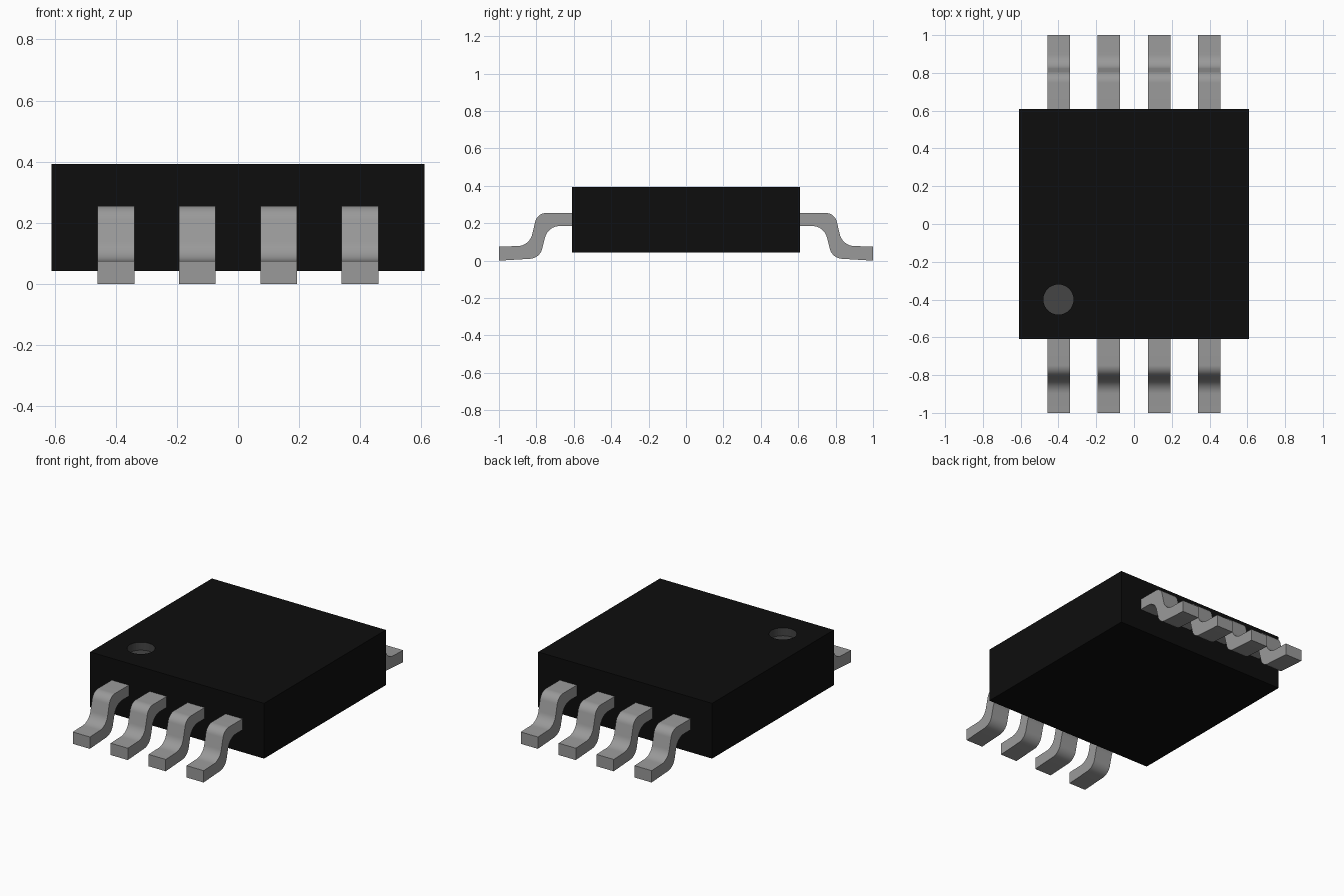
import bpy, bmesh, math
from mathutils import Vector

cube = bpy.data.objects.get("Cube")
if cube:
    bpy.data.objects.remove(cube, do_unlink=True)


def material(name, value):
    m = bpy.data.materials.new(name)
    m.use_nodes = True
    colour = (value, value, value, 1)
    m.diffuse_color = colour
    m.node_tree.nodes["Principled BSDF"].inputs["Base Color"].default_value = colour
    return m


black = material("black plastic", 0.004)
dark_grey = material("dark grey mark", 0.06)
metal = material("grey metal", 0.32)

SIDE, BOTTOM, TOP = 0.61, 0.043, 0.393
DOT, DOT_RADIUS, DOT_DEPTH = Vector((-0.4, -0.4)), 0.08, 0.05

# Body block
bpy.ops.mesh.primitive_cube_add(size=1, location=(0, 0, (BOTTOM + TOP) / 2))
body = bpy.context.object
body.name = "body"
body.scale = (2 * SIDE, 2 * SIDE, TOP - BOTTOM)
bpy.ops.object.transform_apply(location=True, scale=True)
body.data.materials.append(black)
body.data.materials.append(dark_grey)

# Round recess marking the first pin
bpy.ops.mesh.primitive_cylinder_add(vertices=32, radius=DOT_RADIUS, depth=2 * DOT_DEPTH,
                                    location=(DOT.x, DOT.y, TOP))
cutter = bpy.context.object
cutter.name = "recess_cutter"
cutter.hide_render = True
bpy.context.view_layer.objects.active = body
cut = body.modifiers.new("recess", 'BOOLEAN')
cut.operation = 'DIFFERENCE'
cut.solver = 'EXACT'
cut.object = cutter
bpy.ops.object.modifier_apply(modifier=cut.name)
bpy.data.objects.remove(cutter, do_unlink=True)
for f in body.data.polygons:
    inside = (f.center.xy - DOT).length < DOT_RADIUS + 0.01 and BOTTOM + 0.1 < f.center.z < TOP - 0.001
    f.material_index = 1 if inside else 0


def rounded(corners, steps=8):
    """Outline from (y, z, radius) corners, with arcs at the corners that have a radius."""
    points = []
    for i, (y, z, r) in enumerate(corners):
        p = Vector((y, z))
        if not r:
            points.append(p)
            continue
        a = (Vector(corners[i - 1][:2]) - p).normalized()
        b = (Vector(corners[(i + 1) % len(corners)][:2]) - p).normalized()
        half = a.angle(b) / 2
        centre = p + (a + b).normalized() * r / math.sin(half)
        start = p + a * r / math.tan(half) - centre
        end = p + b * r / math.tan(half) - centre
        for k in range(steps + 1):
            d = start.lerp(end, k / steps).normalized()
            points.append(centre + d * r)
    return points


# Side outline of one gull-wing pin
PIN = rounded([(-0.58, 0.255, 0), (-0.795, 0.255, 0.06), (-0.837, 0.08, 0.08), (-1, 0.075, 0),
               (-1, 0, 0), (-0.782, 0.013, 0.07), (-0.738, 0.185, 0.08), (-0.58, 0.185, 0)])


def pin(name, x, side, width=0.12):
    bm = bmesh.new()
    face = bm.faces.new([bm.verts.new((x - width / 2, side * p.x, p.y)) for p in PIN])
    extruded = bmesh.ops.extrude_face_region(bm, geom=[face])["geom"]
    bmesh.ops.translate(bm, vec=(width, 0, 0),
                        verts=[v for v in extruded if isinstance(v, bmesh.types.BMVert)])
    bmesh.ops.recalc_face_normals(bm, faces=bm.faces)
    mesh = bpy.data.meshes.new(name)
    bm.to_mesh(mesh)
    bm.free()
    mesh.materials.append(metal)
    ob = bpy.data.objects.new(name, mesh)
    bpy.context.collection.objects.link(ob)
    bpy.ops.object.select_all(action='DESELECT')
    ob.select_set(True)
    bpy.context.view_layer.objects.active = ob
    bpy.ops.object.shade_smooth_by_angle(angle=math.radians(30))


# Four pins on the front and four on the back
for side, label in ((1, "front"), (-1, "back")):
    for i in range(4):
        pin(f"{label}_pin_{i + 1}", (i - 1.5) * 0.266, side)
